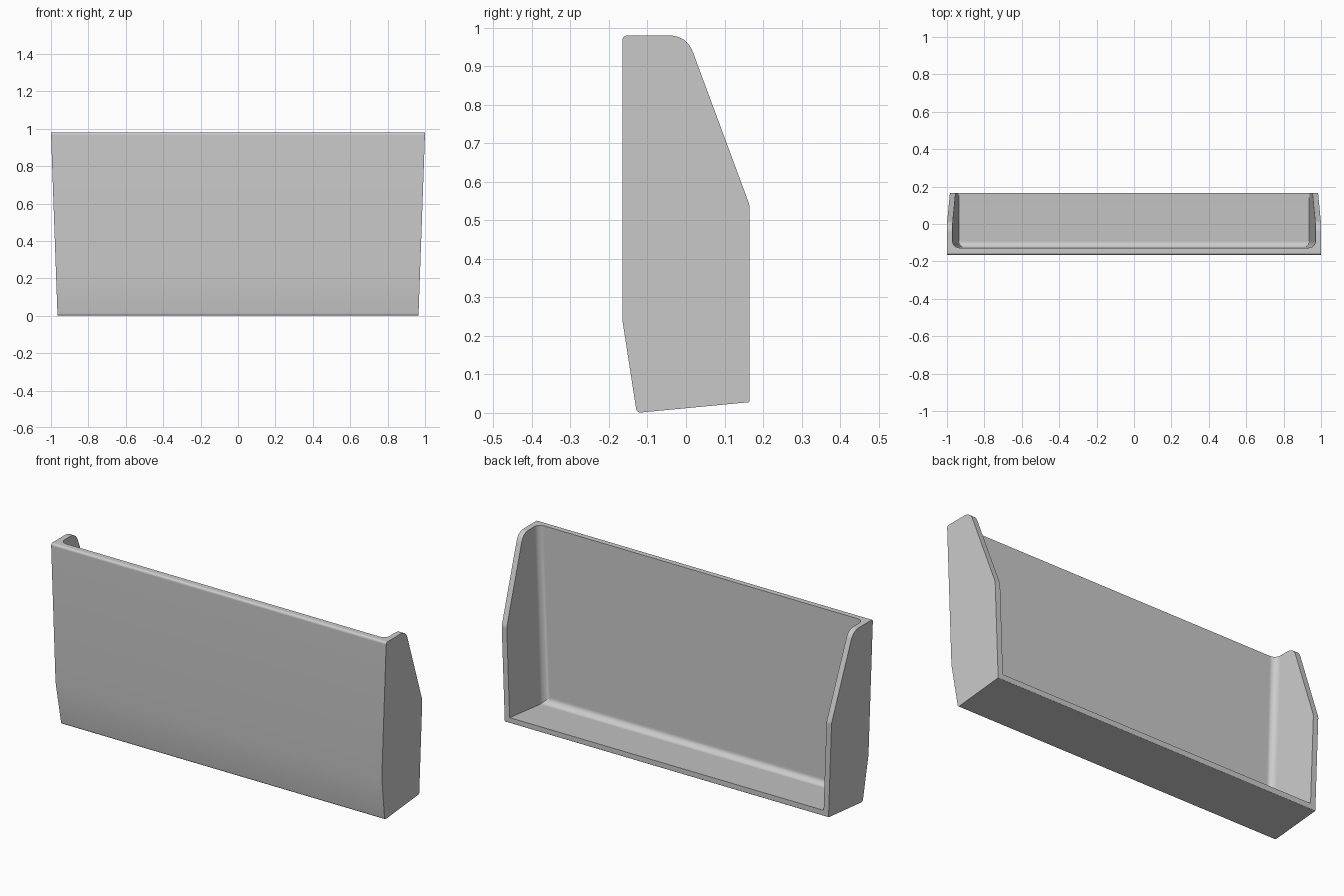
import bpy
import bmesh
from mathutils import Vector

cube = bpy.data.objects.get("Cube")
if cube:
    bpy.data.objects.remove(cube)

WALL = 0.03


def half_width(z):
    """Drafted half width of the bin: wider towards the top."""
    return 0.965 + 0.0357 * z


def floor_height(y):
    """Underside slopes gently up towards the back."""
    return 0.095 * (y + 0.128)


def rounded(corners, steps=8):
    """Round each (y, z, tangent length) corner of a closed profile."""
    result = []
    for i, (y, z, cut) in enumerate(corners):
        p = Vector((y, z))
        before = Vector(corners[i - 1][:2])
        after = Vector(corners[(i + 1) % len(corners)][:2])
        if not cut:
            result.append(p)
            continue
        a = p + (before - p).normalized() * cut
        b = p + (after - p).normalized() * cut
        for s in range(steps + 1):
            t = s / steps
            result.append(a * (1 - t) ** 2 + p * 2 * t * (1 - t) + b * t * t)
    return result


def make_object(name, bm):
    bmesh.ops.recalc_face_normals(bm, faces=bm.faces)
    mesh = bpy.data.meshes.new(name)
    bm.to_mesh(mesh)
    bm.free()
    obj = bpy.data.objects.new(name, mesh)
    bpy.context.collection.objects.link(obj)
    return obj


# Outer body: side profile spanned between the two drafted ends
profile = rounded([
    (-0.165, 0.24, 0),
    (-0.128, 0.0, 0.012),
    (0.165, floor_height(0.165), 0.004),
    (0.165, 0.54, 0.008),
    (0.002, 0.98, 0.047),
    (-0.165, 0.98, 0.014),
])
bm = bmesh.new()
ends = [[bm.verts.new((side * half_width(p.y), p.x, p.y)) for p in profile]
        for side in (-1, 1)]
for end in ends:
    bm.faces.new(end)
for i in range(len(profile)):
    bm.faces.new((ends[0][i - 1], ends[0][i], ends[1][i], ends[1][i - 1]))
body = make_object("bin_shell", bm)

# Cavity cutter: open to the top and back, filleted along the front wall
bm = bmesh.new()
bmesh.ops.create_cube(bm, size=2)
for v in bm.verts:
    side = v.co.x
    y = 0.3 if v.co.y > 0 else -0.127
    z = 1.2 if v.co.z > 0 else floor_height(y) + WALL
    v.co = (side * (half_width(z) - WALL), y, z)
front_edges = [e for e in bm.edges
               if all(v.co.y < 0 for v in e.verts)
               and any(v.co.z < 1 for v in e.verts)]
bmesh.ops.bevel(bm, geom=front_edges, offset=0.035, offset_type='OFFSET',
                segments=6, profile=0.5, affect='EDGES')
cutter = make_object("cavity_cutter", bm)
cutter.hide_render = True

# Hollow out the shell
bpy.context.view_layer.objects.active = body
body.select_set(True)
cut = body.modifiers.new("cavity", 'BOOLEAN')
cut.operation = 'DIFFERENCE'
cut.solver = 'EXACT'
cut.object = cutter
bpy.ops.object.modifier_apply(modifier=cut.name)
bpy.data.objects.remove(cutter)

# Grey plastic
grey = bpy.data.materials.new("grey_plastic")
grey.use_nodes = True
colour = (0.6, 0.6, 0.6, 1)
grey.diffuse_color = colour
grey.node_tree.nodes["Principled BSDF"].inputs["Base Color"].default_value = colour
body.data.materials.clear()
body.data.materials.append(grey)

# Smooth fillets with flat-looking panels
bpy.ops.object.select_all(action='DESELECT')
body.select_set(True)
bpy.context.view_layer.objects.active = body
bpy.ops.object.shade_smooth_by_angle(angle=0.52)
weighted = body.modifiers.new("panel_normals", 'WEIGHTED_NORMAL')
weighted.keep_sharp = True
